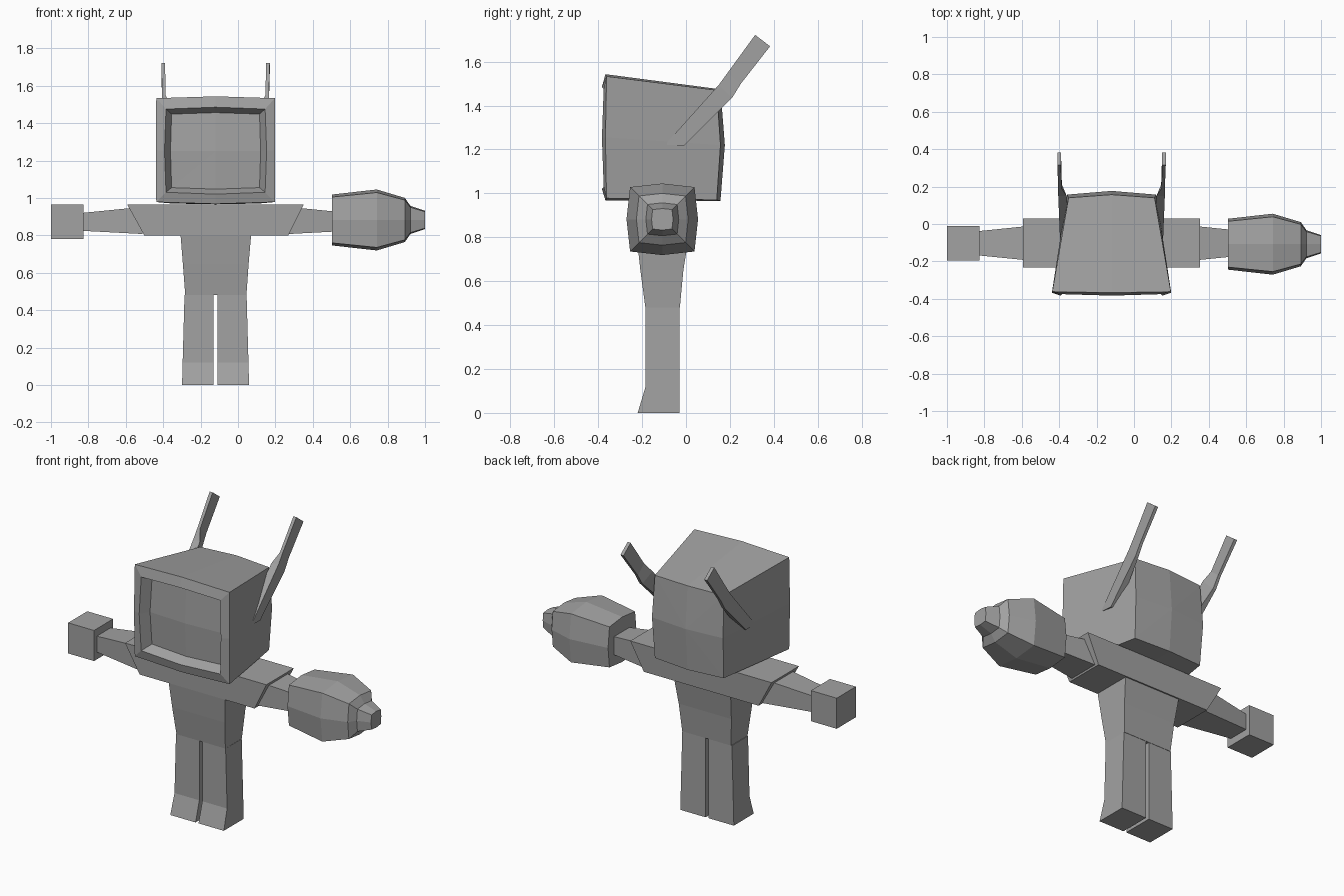
import bpy, bmesh

if "Cube" in bpy.data.objects:
    bpy.data.objects.remove(bpy.data.objects["Cube"])

CX = -0.12   # centre line of the body

grey = bpy.data.materials.new("plain grey")
grey.diffuse_color = (0.36, 0.36, 0.36, 1)
grey.use_nodes = True
grey.node_tree.nodes["Principled BSDF"].inputs["Base Color"].default_value = grey.diffuse_color


def loft(name, rings, tips=(None, None)):
    """Skin a list of point rings; each end closes flat or as a fan to a tip."""
    bm = bmesh.new()
    loops = [[bm.verts.new(p) for p in ring] for ring in rings]
    n = len(loops[0])
    for a, b in zip(loops, loops[1:]):
        for i in range(n):
            j = (i + 1) % n
            bm.faces.new((a[i], a[j], b[j], b[i]))
    for loop, tip in zip((loops[0], loops[-1]), tips):
        if tip:
            t = bm.verts.new(tip)
            for i in range(n):
                bm.faces.new((loop[i], loop[(i + 1) % n], t))
        else:
            bm.faces.new(loop)
    bmesh.ops.recalc_face_normals(bm, faces=bm.faces)
    mesh = bpy.data.meshes.new(name)
    bm.to_mesh(mesh)
    bm.free()
    mesh.materials.append(grey)
    obj = bpy.data.objects.new(name, mesh)
    bpy.context.collection.objects.link(obj)
    return obj


def rect_z(z, x0, x1, y0, y1):
    return [(x0, y0, z), (x1, y0, z), (x1, y1, z), (x0, y1, z)]


def rect_x(x, y0, y1, z0, z1):
    return [(x, y0, z0), (x, y1, z0), (x, y1, z1), (x, y0, z1)]


def mirror(points):
    return [(2 * CX - x, y, z) for x, y, z in points]


def head_ring(y, ymid, half, z0, z1, bx, bz):
    """Eight-point rounded rectangle, side midpoints pushed out by bx, bz."""
    zc = (z0 + z1) / 2
    return [(CX - half, y, z0), (CX, ymid, z0 - bz), (CX + half, y, z0),
            (CX + half + bx, ymid, zc), (CX + half, y, z1), (CX, ymid, z1 + bz),
            (CX - half, y, z1), (CX - half - bx, ymid, zc)]


# Head: bulged back, box sides, bevelled rim and recessed screen
back = head_ring(0.14, 0.157, 0.23, 0.97, 1.47, 0.008, 0.004)
loft("head", [
    back,
    head_ring(-0.362, -0.367, 0.317, 0.978, 1.533, 0.002, 0.010),
    head_ring(-0.375, -0.383, 0.265, 1.03, 1.475, 0.008, 0.010),
    head_ring(-0.315, -0.325, 0.235, 1.055, 1.448, 0.006, 0.008),
], ((CX, 0.177, 1.22), (CX, -0.335, 1.25)))

# Antennae: blades sunk in the head sides, bent up and back
antenna = [
    [(0.155, -0.095, 1.222), (0.155, -0.01, 1.217), (0.10, -0.01, 1.217), (0.10, -0.095, 1.222)],
    [(0.165, 0.15, 1.495), (0.165, 0.21, 1.435), (0.145, 0.21, 1.435), (0.12, 0.15, 1.495)],
    [(0.165, 0.19, 1.55), (0.165, 0.25, 1.50), (0.147, 0.25, 1.50), (0.147, 0.19, 1.55)],
    [(0.170, 0.315, 1.722), (0.170, 0.383, 1.67), (0.150, 0.383, 1.67), (0.150, 0.315, 1.722)],
]
loft("antenna_right", antenna)
loft("antenna_left", [mirror(r) for r in antenna])

# Torso tapering to the waist, with slanted sleeves across the shoulders
loft("torso", [
    rect_z(0.48, -0.282, 0.045, -0.185, -0.028),
    rect_z(0.65, -0.295, 0.057, -0.208, -0.012),
    rect_z(0.80, -0.307, 0.070, -0.224, 0.012),
    rect_z(0.90, -0.307, 0.070, -0.228, 0.022),
])
loft("shoulders", [
    rect_z(0.798, -0.50, 0.268, -0.226, 0.02),
    rect_z(0.966, -0.593, 0.352, -0.232, 0.03),
])

# Arms
arm = [rect_x(0.27, -0.20, -0.005, 0.807, 0.952),
       rect_x(0.59, -0.168, -0.038, 0.824, 0.92)]
loft("arm_right", arm)
loft("arm_left", [mirror(r) for r in arm])

# Square fist
loft("hand", [rect_x(-1.0, -0.195, -0.012, 0.78, 0.965),
              rect_x(-0.827, -0.195, -0.012, 0.78, 0.965)])


# Arm cannon: rounded-square barrel stepping down to a small nozzle
def barrel_ring(x, r, zc=0.882, corner=0.9):
    c = r * corner
    shape = [(-c, -c), (0, -r), (c, -c), (r, 0), (c, c), (0, r), (-c, c), (-r, 0)]
    return [(x, -0.108 + a, zc + b) for a, b in shape]


loft("arm_cannon", [
    barrel_ring(0.502, 0.136),
    barrel_ring(0.742, 0.163),
    barrel_ring(0.892, 0.118),
    barrel_ring(0.922, 0.075),
    barrel_ring(1.0, 0.049),
])

# Legs with the toe flaring forward
leg = [rect_z(0.0, -0.11, 0.059, -0.22, -0.03),
       rect_z(0.12, -0.11, 0.056, -0.184, -0.03),
       rect_z(0.48, -0.11, 0.046, -0.184, -0.03)]
loft("leg_right", leg)
loft("leg_left", [mirror(r) for r in leg])
